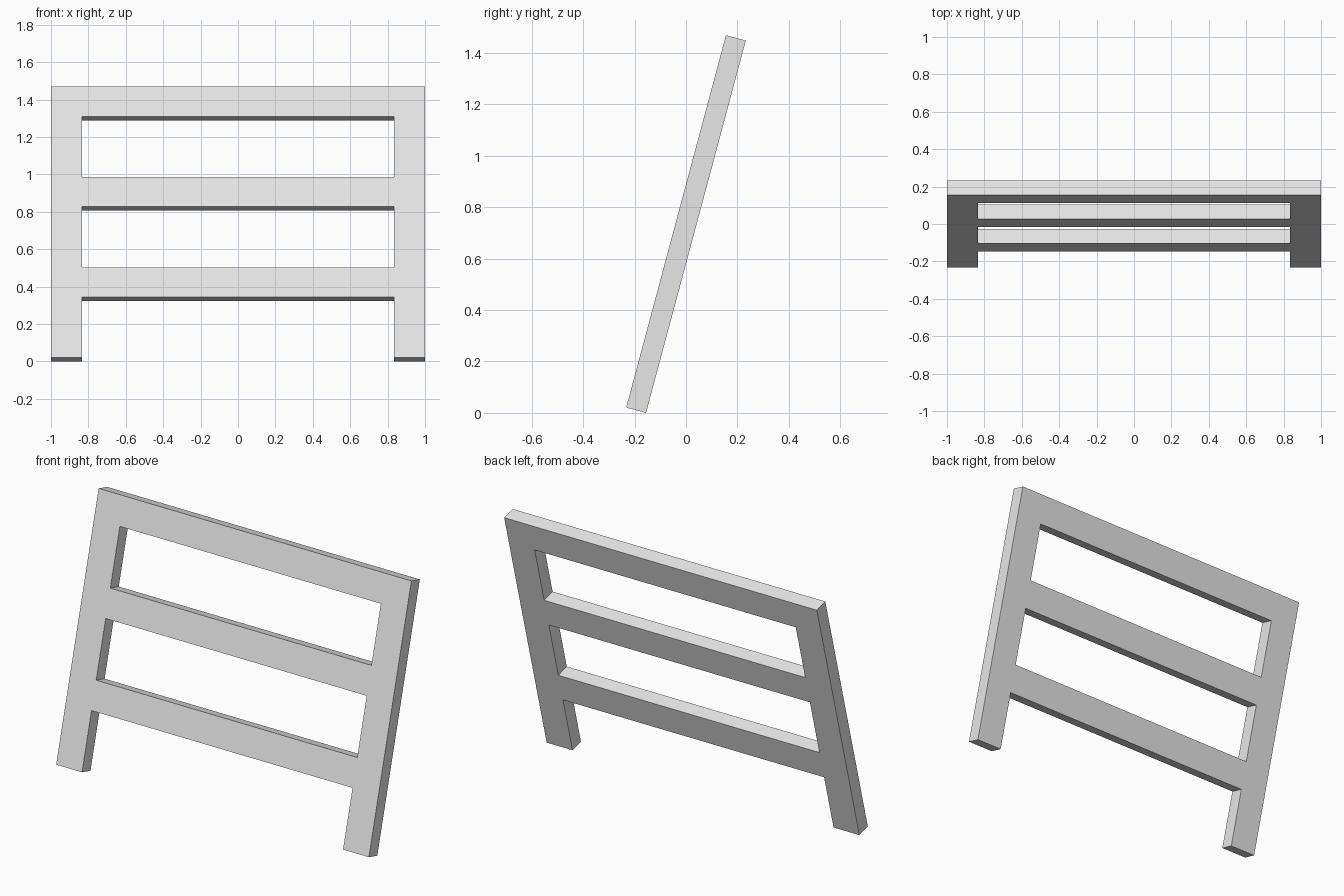
import bpy, bmesh, math
from mathutils import Matrix

cube = bpy.data.objects.get("Cube")
if cube:
    bpy.data.objects.remove(cube, do_unlink=True)

LENGTH, DEPTH, BAR = 1.5, 0.08, 0.165
LEAN = math.radians(15)

# Plain grey material
grey = bpy.data.materials.new("plain grey")
grey.use_nodes = True
colour = (0.8, 0.8, 0.8, 1)
grey.diffuse_color = colour
grey.node_tree.nodes["Principled BSDF"].inputs["Base Color"].default_value = colour

# Grid lines: two legs across, three evenly spaced rails up
xs = [-1, BAR - 1, 1 - BAR, 1]
zs = [0]
for i in (1, 2, 3):
    top = LENGTH * i / 3
    zs += [top - BAR, top]

# Fill the leg columns and rail rows, leaving the gaps open
bm = bmesh.new()
grid = [[bm.verts.new((x, -DEPTH / 2, z - LENGTH / 2)) for x in xs] for z in zs]
for row in range(len(zs) - 1):
    for col in range(3):
        is_leg = col != 1
        is_rail = row % 2 == 1
        if is_leg or is_rail:
            a, b = grid[row], grid[row + 1]
            bm.faces.new((a[col], a[col + 1], b[col + 1], b[col]))

# Thicken the frame
thick = bmesh.ops.extrude_face_region(bm, geom=bm.faces[:], use_keep_orig=True)
back = [g for g in thick["geom"] if isinstance(g, bmesh.types.BMVert)]
bmesh.ops.translate(bm, verts=back, vec=(0, DEPTH, 0))
bmesh.ops.recalc_face_normals(bm, faces=bm.faces[:])

# Lean it back and stand it on the ground
bm.transform(Matrix.Rotation(-LEAN, 4, 'X'))
lowest = min(v.co.z for v in bm.verts)
bmesh.ops.translate(bm, verts=bm.verts[:], vec=(0, 0, -lowest))

mesh = bpy.data.meshes.new("leaning_rail_frame")
bm.to_mesh(mesh)
bm.free()
mesh.materials.append(grey)
frame = bpy.data.objects.new("leaning_rail_frame", mesh)
bpy.context.collection.objects.link(frame)
